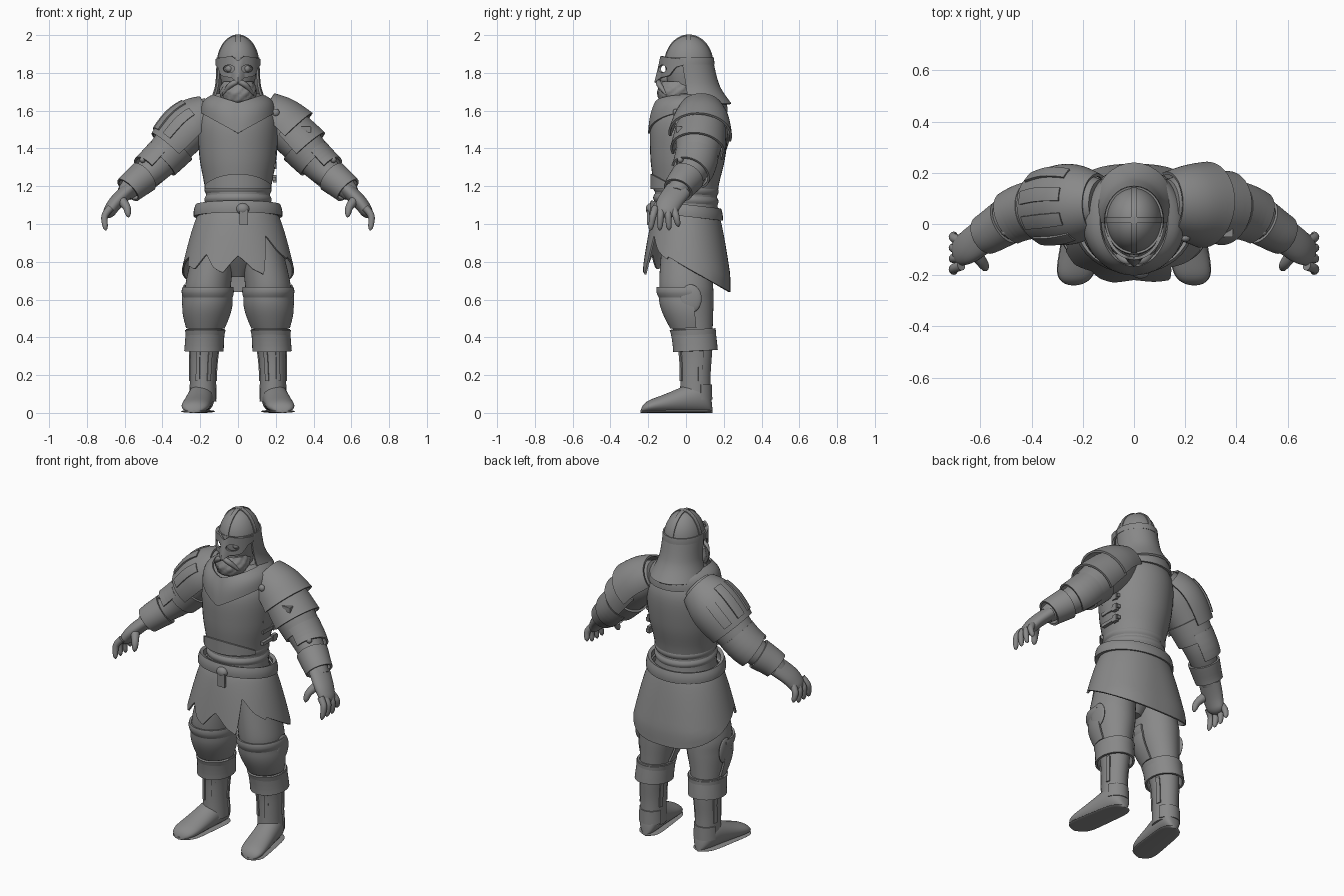
import bpy, bmesh, math, random
from mathutils import Vector

random.seed(4)
if "Cube" in bpy.data.objects:
    bpy.data.objects.remove(bpy.data.objects["Cube"])
X, Y, Z = Vector((1, 0, 0)), Vector((0, 1, 0)), Vector((0, 0, 1))
PLATE = .012

grey = bpy.data.materials.new("plain_grey")
grey.use_nodes = True
grey.diffuse_color = (.25, .25, .25, 1)
grey.node_tree.nodes["Principled BSDF"].inputs["Base Color"].default_value = grey.diffuse_color


def finish(name, bm, thick=0, mirror=False, cutter=None):
    bmesh.ops.recalc_face_normals(bm, faces=bm.faces)
    for face in bm.faces:
        face.smooth = True
    mesh = bpy.data.meshes.new(name)
    bm.to_mesh(mesh)
    bm.free()
    mesh.materials.append(grey)
    ob = bpy.data.objects.new(name, mesh)
    bpy.context.collection.objects.link(ob)
    if thick:
        solid = ob.modifiers.new("thickness", 'SOLIDIFY')
        solid.thickness, solid.offset = thick, 0
    if cutter:
        holes = ob.modifiers.new("holes", 'BOOLEAN')
        holes.object, holes.operation = cutter, 'DIFFERENCE'
    if mirror:
        ob.modifiers.new("mirror", 'MIRROR').use_mirror_merge = False
    ob.modifiers.new("sharp_edges", 'EDGE_SPLIT').split_angle = math.radians(42)
    return ob


def grid(name, rows, closed=False, caps=False, **options):
    """Skin a list of point rows with quads."""
    bm = bmesh.new()
    verts = [[bm.verts.new(point) for point in row] for row in rows]
    count = len(verts[0])
    for upper, lower in zip(verts, verts[1:]):
        for i in range(count if closed else count - 1):
            j = (i + 1) % count
            bm.faces.new((upper[i], upper[j], lower[j], lower[i]))
    if caps:
        bm.faces.new(verts[0])
        bm.faces.new(verts[-1])
    return finish(name, bm, **options)


def path(*keys, depth=1.0, steps=6):
    """Smooth (x, y, z, radius) keys, top to bottom; depth scales the second radius."""
    samples = []
    for i in range(len(keys) - 1):
        before, after = keys[max(i - 1, 0)], keys[min(i + 2, len(keys) - 1)]
        for s in range(steps + 1):
            t = s / steps
            ease, turn_in, turn_out = t * t * (3 - 2 * t), t * (1 - t) ** 2 / 2, t * t * (1 - t) / 2
            x, y, z, r = [b + (c - b) * ease + (c - a) * turn_in - (d - b) * turn_out
                          for a, b, c, d in zip(before, keys[i], keys[i + 1], after)]
            samples.append((x, y, z, r, r * depth))
    return samples


def at(way, z):
    """The path's station at a height."""
    for a, b in zip(way, way[1:]):
        if b[2] <= z and a[2] > b[2]:
            t = max(0, (a[2] - z) / (a[2] - b[2]))
            return [p + (q - p) * t for p, q in zip(a, b)]
    return way[-1]


def along(values, t):
    """Read an evenly spaced list at a fraction."""
    place = min(max(t, 0), 1) * (len(values) - 1)
    i = min(int(place), len(values) - 2)
    return values[i] + (values[i + 1] - values[i]) * (place - i)


def wrap(name, way, top=None, low=None, gap=0, flare=0, bulge=0, arc=None, upright=True, rounded=False,
         side=1, tilt=0, ripple=0, steps=16, segments=40, **options):
    """Wrap a skin around a path between two heights; an arc leaves it open."""
    top, low = top or way[0][2], low or way[-1][2]
    stations = [at(way, top + (low - top) * i / steps) for i in range(steps + 1)]
    centres = [Vector(s[:3]) for s in stations]
    start, end = arc or (0, 360)
    rows = []
    for i, (centre, station) in enumerate(zip(centres, stations)):
        t = i / steps
        u, v = X, Y
        if not upright:
            heading = (centres[min(i + 1, steps)] - centres[max(i - 1, 0)]).normalized()
            u = heading.cross(Y).normalized()
            v = heading.cross(u)
        extra = gap + flare * t + bulge * math.sin(math.pi * t)
        shrink = math.sqrt(max(.01, 1 - max(0, 4 * t - 3) ** 2)) if rounded else 1
        row = []
        for k in range(segments + 1 if arc else segments):
            a = math.radians(start + (end - start) * k / segments)
            scale = shrink * (1 + ripple * (math.sin(11 * a + i) + random.uniform(-1, 1)))
            p = centre + scale * (u * math.cos(a) * (station[3] + extra) + v * math.sin(a) * (station[4] + extra))
            row.append((p.x * side, p.y, p.z - tilt * p.y))
        rows.append(row)
    return grid(name, rows, closed=not arc, caps=not options.get("thick"), **options)


def solid(name, maker, position, size, **options):
    bm = bmesh.new()
    if maker == "ball":
        bmesh.ops.create_uvsphere(bm, u_segments=20, v_segments=12, radius=1)
    else:
        bmesh.ops.create_cube(bm, size=1)
    bmesh.ops.scale(bm, vec=size, verts=bm.verts)
    bmesh.ops.translate(bm, vec=position, verts=bm.verts)
    return finish(name, bm, **options)


def circle(count):
    for k in range(count):
        yield math.cos(math.tau * k / count), math.sin(math.tau * k / count)


# Torso and waist
torso = path((0, .04, 1.69, .11), (0, .02, 1.56, .2), (0, .01, 1.36, .2), (0, 0, 1.18, .17), (0, 0, 1.03, .18), depth=.97)
wrap("breastplate", torso, 1.69, 1.18, gap=.005)
wrap("waist_wrap", torso, 1.2, 1.03)
for height in (1.13, 1.18):
    wrap("waist_band", torso, height + .02, height - .02, bulge=.008, tilt=.06, steps=6)
wrap("belt", path((0, 0, 1.1, .215), (0, 0, 1.04, .225), depth=.82), bulge=.004, tilt=.12, thick=.02, steps=6)
solid("belt_knot", "ball", (.025, -.188, 1.08), (.035, .025, .03))
solid("belt_tail", "box", (.03, -.2, 1.035), (.045, .015, .08))
wrap("pelvis", path((0, 0, 1.05, .18), (0, 0, .9, .18), (0, 0, .72, .04), depth=.85))
for height in (1.24, 1.31, 1.38):
    solid("side_strap", "box", (.192, .03, height), (.02, .14, .02))
    solid("side_buckle", "box", (.195, .07, height), (.02, .035, .04))

# Arched plate over the belly
rows = [[] for _ in range(7)]
for k in range(33):
    a = math.radians(205 + 130 * k / 32)
    arch = .02 + .06 * max(0, -math.sin(a) - .4) / .6
    for i, row in enumerate(rows):
        row.append((.185 * math.cos(a), .18 * math.sin(a), 1.185 + arch * i / 6))
grid("belly_plate", rows, thick=.016)

# Skirt with a low back hem and a torn front
rags = (.78, .76, .84, .77, .74, .83, .76, .73, .94, .86, .81)
rows = [[] for _ in range(13)]
for cx, sy in circle(144):
    hem = along(rags, (cx + .9) / 1.8) if sy < -.45 else .77 - .13 * sy
    for i, row in enumerate(rows):
        z = 1.06 + (hem - 1.06) * i / 12
        spread = min(1, (1.06 - z) * 3) ** .75
        wide = math.copysign(abs(cx) ** (1 - .25 * spread), cx)
        row.append(((.2 + .1 * spread) * wide, (.165 + .065 * spread) * sy, z))
grid("skirt", rows, closed=True, thick=.01)

# Scarf collar with a pointed front and an upright rim
rows = [[] for _ in range(9)]
for cx, sy in circle(64):
    point = 1 - abs(cx) if sy < 0 else 0
    inner = Vector((.13 * cx, .01 + (.17 if sy < 0 else .15) * sy, 1.68 - .04 * point))
    outer = Vector((.195 * cx, .01 + .205 * sy, 1.59 - .11 * point))
    for i, row in enumerate(rows):
        fold = (.016 - .01 * point) * math.sin(math.pi * i / 8)
        row.append(inner.lerp(outer, i / 8) + Vector((cx, sy, .8)) * fold)
grid("scarf_collar", rows, closed=True, thick=PLATE)

# Head, beard and neck curtain
wrap("head", path((0, 0, 1.87, .1), (0, 0, 1.8, .098), (0, 0, 1.7, .08), (0, .02, 1.55, .08), depth=1.1))
solid("nose", "ball", (0, -.11, 1.775), (.02, .03, .03))
solid("eyes", "ball", (.046, -.085, 1.822), (.02, .02, .02), mirror=True)
beard = path((0, -.04, 1.755, .08), (0, -.05, 1.7, .098), (0, -.06, 1.625, .07), depth=1.04)
wrap("beard", beard, rounded=True, ripple=.025, segments=66)
whisker = path((0, -.145, 1.755, .012), (.04, -.14, 1.735, .015), (.085, -.1, 1.68, .006))
wrap("moustache", whisker, upright=False, rounded=True, segments=12, mirror=True)
curtain = path((0, .02, 1.86, .108), (0, .045, 1.73, .116), (0, .07, 1.635, .15), depth=1.1)
wrap("neck_curtain", curtain, arc=(-20, 200), thick=PLATE)

# Helmet with crossing ridges
dome = path(*[(0, .015, 1.845 + .153 * math.cos(a), .108 * math.sin(a) + .001)
              for a in [math.pi / 28 * i for i in range(15)]], depth=1.17)
wrap("helmet", dome, steps=60)
wrap("helmet_band", dome, 1.88, 1.845, gap=.002, steps=4, thick=PLATE)
for name, run, across, reach in (("front_ridge", Y, X, .127), ("side_ridge", X, Y, .109)):
    rows = []
    for i in range(33):
        a = math.pi * i / 32
        spot = Vector((0, .015, 1.847)) + run * reach * math.cos(a) + Z * .153 * math.sin(a)
        rows.append([spot - across * PLATE, spot + across * PLATE])
    grid(name, rows, thick=.007)

# Eye mask with cut eye holes
hole = solid("eye_hole_cutter", "ball", (.047, -.12, 1.822), (.033, .06, .02), mirror=True)
hole.modifiers.remove(hole.modifiers["sharp_edges"])
hole.hide_render = True
hole.display_type = 'WIRE'
rows = [[] for _ in range(11)]
for k in range(-24, 25):
    turn = abs(k) / 24
    a = math.radians(80 * k / 24)
    bottom = along((1.748, 1.775, 1.778, 1.785, 1.83, 1.84), turn)
    brow = 1.893 - .03 * max(0, 1 - 5 * turn) - .02 * turn
    for i, row in enumerate(rows):
        beak = .028 * max(0, 1 - 5 * turn) * (1 - i / 10)
        row.append((.114 * math.sin(a), .012 - .146 * math.cos(a) - beak, bottom + (brow - bottom) * i / 10))
grid("eye_mask", rows, thick=PLATE, cutter=hole)

# Arms, elbow guards and bracers
arm = path((.13, .08, 1.59, .09), (.22, .08, 1.53, .112), (.31, .07, 1.44, .105), (.44, .04, 1.3, .085),
           (.56, -.03, 1.2, .057), (.6, -.05, 1.16, .045), depth=1.05)


def sleeve(name, *span, **options):
    wrap(name, arm, *span, upright=False, **options)


sleeve("arms", mirror=True, steps=30)
sleeve("upper_arm_bands", 1.42, 1.33, gap=.008, thick=PLATE, mirror=True)
sleeve("elbow_guards", 1.36, 1.27, gap=.01, flare=.012, arc=(-140, 80), thick=PLATE, mirror=True)
sleeve("bracers", 1.25, 1.18, gap=.01, flare=.01, thick=PLATE, mirror=True)
solid("elbow_rivets", "ball", (.505, -.03, 1.34), (.016, .016, .016), mirror=True)

# Hands
palm = path((.58, -.04, 1.18, .04), (.65, -.09, 1.11, .038), (.7, -.112, 1.035, .03), depth=1.75)
wrap("palms", palm, upright=False, rounded=True, mirror=True)
for i, finger in enumerate(("little", "ring", "middle", "index")):
    y, spread = -.066 - .032 * i, .018 * (1.5 - i)
    tip = .985 if finger == "little" else .965
    bones = path((.675, y, 1.085, .02), (.706, y + spread / 2, 1.04, .018), (.7, y + spread, tip, .013))
    wrap(finger + "_fingers", bones, upright=False, rounded=True, segments=12, mirror=True)
thumb = path((.63, -.1, 1.14, .028), (.59, -.155, 1.09, .021), (.58, -.175, 1.035, .013))
wrap("thumbs", thumb, upright=False, rounded=True, segments=12, mirror=True)

# Left shoulder: two broad flared plates
sleeve("left_pauldron", 1.59, 1.475, gap=.024, flare=.024, bulge=-.006, arc=(-105, 100), thick=PLATE)
sleeve("left_lower_plate", 1.5, 1.39, gap=.01, flare=.026, arc=(-115, 110), thick=PLATE)
solid("left_pauldron_rivet", "ball", (.2, -.055, 1.59), (.02, .015, .02))
solid("left_strap", "box", (.36, -.035, 1.5), (.055, .03, .03))

# Right shoulder: padded plate with raised strips
sleeve("right_pauldron", 1.58, 1.39, gap=.012, flare=.02, bulge=.014, arc=(-120, 110), thick=PLATE, side=-1)
for start in range(-62, 60, 38):
    sleeve("right_strip", 1.54, 1.41, gap=.032, flare=.012, bulge=.008, arc=(start, start + 20), segments=6,
           thick=PLATE, side=-1)

# Legs, knee guards and boots
leg = path((.1, 0, 1, .1), (.155, 0, .7, .12), (.16, .01, .6, .115), (.17, .03, .48, .095), (.18, .05, .33, .075),
           (.185, .05, .2, .068), (.185, .05, .06, .07), depth=1.18)


def legging(name, *span, **options):
    wrap(name, leg, *span, mirror=True, **options)


front, back = (170, 370), (20, 160)
legging("trouser_legs", 1, .38, steps=30)
legging("boot_shafts", .4, .06)
legging("knee_guards", .625, .45, gap=.006, bulge=.012, arc=front, thick=PLATE)
legging("knee_straps", .665, .61, gap=.008, bulge=.004, arc=front, thick=PLATE)
solid("knee_wings", "ball", (.283, .025, .605), (.014, .058, .075), mirror=True)
legging("boot_cuffs", .44, .325, gap=.008, flare=.016, tilt=-.05, thick=PLATE)
legging("cuff_bands", .44, .41, gap=.012, thick=PLATE, steps=4)
legging("heel_bands", .15, .07, gap=.003, arc=back, thick=.008)
for start in (10, 155, 235, 285):
    legging("shaft_strips", .33, .17, gap=.003, arc=(start, start + 16), segments=4, thick=.008)

# Feet turned outwards, with flat soles and blunt rounded ends
for name, foot_height, toe_height, lip in (("boot_feet", .09, .035, 0), ("boot_soles", .008, .008, .003)):
    rows = []
    for i in range(41):
        t = (1 - math.cos(math.pi * i / 40)) / 2
        ends = math.sqrt(max(.01, 1 - (2 * t - 1) ** 6))
        ease = t * t * (3 - 2 * t)
        half = (foot_height + (toe_height - foot_height) * ease) * (1 if lip else ends)
        width = (.066 + PLATE * t + lip) * ends
        rows.append([(.18 + .055 * t + width * cx, .14 - .38 * t, half + half * sz) for cx, sz in circle(32)])
    grid(name, rows, closed=True, caps=True, mirror=True)
